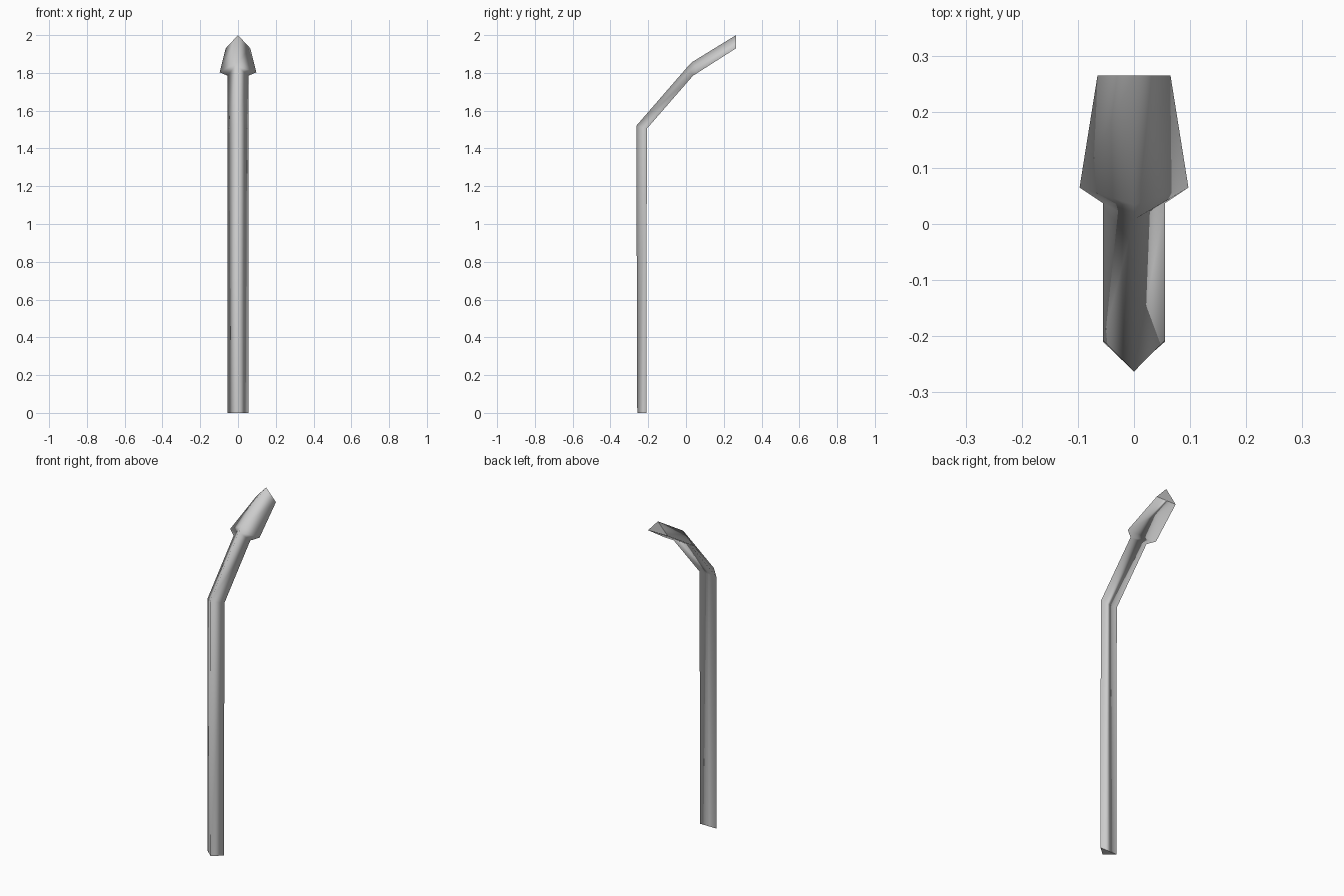
import bpy, bmesh

if "Cube" in bpy.data.objects:
    bpy.data.objects.remove(bpy.data.objects["Cube"])

# Triangular sections along the lamp: half width, ridge (y, z), flat-side (y, z)
sections = [
    (0.055, (-0.258, 0.00), (-0.210, 0.00)),    # foot
    (0.055, (-0.263, 1.52), (-0.207, 1.505)),   # knee
    (0.055, (0.008, 1.832), (0.037, 1.785)),    # end of arm
    (0.097, (0.034, 1.858), (0.065, 1.803)),    # widest part of head
    (0.065, (0.265, 2.00), (0.265, 1.93)),      # head tip
]

bm = bmesh.new()
rings = []
for w, (ry, rz), (sy, sz) in sections:
    rings.append([bm.verts.new(p) for p in ((0, ry, rz), (w, sy, sz), (-w, sy, sz))])

# Smooth side walls
for a, b in zip(rings, rings[1:]):
    for i in range(3):
        j = (i + 1) % 3
        bm.faces.new((a[i], a[j], b[j], b[i])).smooth = True

# Flat end caps
bm.faces.new(rings[0][::-1])
bm.faces.new(rings[-1])
bmesh.ops.recalc_face_normals(bm, faces=bm.faces[:])

mesh = bpy.data.meshes.new("street_lamp")
bm.to_mesh(mesh)
bm.free()
bpy.context.collection.objects.link(bpy.data.objects.new("street_lamp", mesh))
